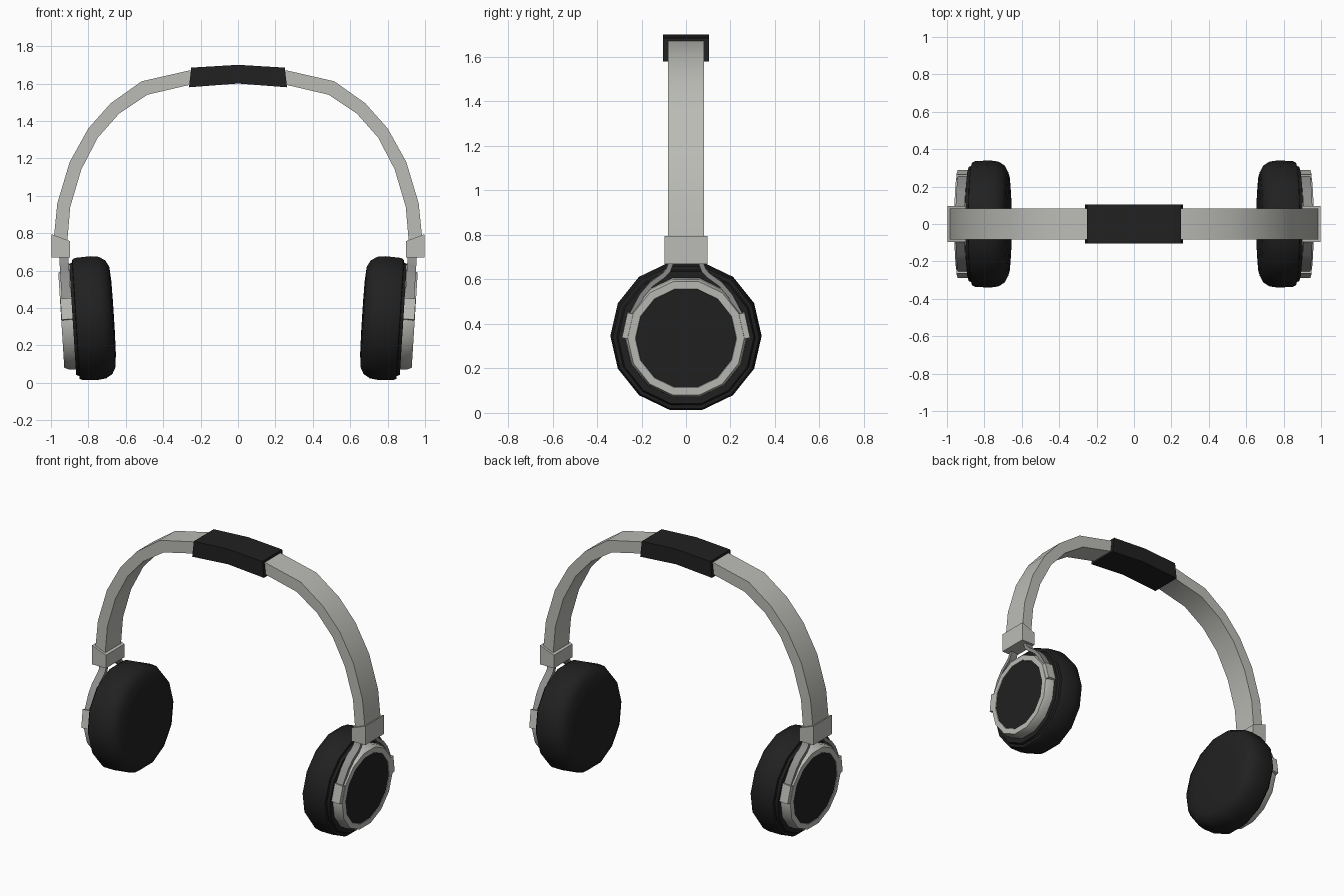
import bpy, bmesh, math
from mathutils import Matrix, Vector

if "Cube" in bpy.data.objects:
    bpy.data.objects.remove(bpy.data.objects["Cube"])


def material(name, rgb):
    m = bpy.data.materials.new(name)
    m.diffuse_color = (*rgb, 1)
    m.use_nodes = True
    m.node_tree.nodes["Principled BSDF"].inputs["Base Color"].default_value = m.diffuse_color
    return m


SILVER = material("warm silver", (0.50, 0.50, 0.47))
STEEL = material("dark steel", (0.27, 0.27, 0.265))
BLACK = material("soft black", (0.015, 0.015, 0.015))

# Right ear cup frame: local +x points outward, top leans outward
CUP = Matrix.Translation((0.88, 0, 0.339)) @ Matrix.Rotation(math.radians(3.6), 4, 'Y')


def finish(name, bm, mat, mirror=False, angle=30):
    bmesh.ops.recalc_face_normals(bm, faces=bm.faces)
    me = bpy.data.meshes.new(name)
    bm.to_mesh(me)
    bm.free()
    me.materials.append(mat)
    ob = bpy.data.objects.new(name, me)
    bpy.context.collection.objects.link(ob)
    bpy.ops.object.select_all(action='DESELECT')
    ob.select_set(True)
    bpy.context.view_layer.objects.active = ob
    bpy.ops.object.shade_smooth_by_angle(angle=math.radians(angle))
    if mirror:
        mod = ob.modifiers.new("mirror", 'MIRROR')
        mod.use_mirror_merge = False
    return ob


def loft(bm, rings, cap=True):
    """Join closed vertex rings of equal length with quads."""
    vs = [[bm.verts.new(p) for p in r] for r in rings]
    n = len(vs[0])
    for a, b in zip(vs, vs[1:]):
        for i in range(n):
            j = (i + 1) % n
            bm.faces.new((a[i], a[j], b[j], b[i]))
    if cap:
        bm.faces.new(vs[0])
        bm.faces.new(vs[-1])


def lathe(name, profile, mat, angle=30):
    """14-sided turned part on the cup axis; profile is (outward, radius)."""
    bm = bmesh.new()
    ts = [2 * math.pi * k / 14 for k in range(14)]
    loft(bm, [[CUP @ Vector((a, r * math.cos(t), r * math.sin(t))) for t in ts]
              for a, r in profile])
    return finish(name, bm, mat, True, angle)


def arch(name, outer, inner, w, mat):
    """Strap through outer/inner (x, z) points of the right half, mirrored."""
    o = [(-x, z) for x, z in outer[:0:-1]] + outer
    i = [(-x, z) for x, z in inner[:0:-1]] + inner
    bm = bmesh.new()
    loft(bm, [[(a[0], -w, a[1]), (a[0], w, a[1]), (b[0], w, b[1]), (b[0], -w, b[1])]
              for a, b in zip(o, i)])
    return finish(name, bm, mat)


def strips(name, path, half, a0, a1, mat):
    """Front and back bent strips following a (y, z) path in the cup frame."""
    bm = bmesh.new()
    for s in (-1, 1):
        rings = []
        for k, (y, z) in enumerate(path):
            p, q = path[max(k - 1, 0)], path[min(k + 1, len(path) - 1)]
            d = Vector((q[0] - p[0], q[1] - p[1])).normalized() * half
            ny, nz = -d.y, d.x
            rings.append([CUP @ Vector(c) for c in (
                (a0, s * (y + ny), z + nz), (a1, s * (y + ny), z + nz),
                (a1, s * (y - ny), z - nz), (a0, s * (y - ny), z - nz))])
        loft(bm, rings)
    return finish(name, bm, mat, True)


# Headband
arch("headband",
     [(0, 1.69), (0.26, 1.67), (0.515, 1.612), (0.68, 1.495), (0.80, 1.36),
      (0.90, 1.18), (0.966, 0.96), (0.987, 0.75)],
     [(0, 1.61), (0.25, 1.595), (0.485, 1.54), (0.635, 1.44), (0.75, 1.31),
      (0.838, 1.14), (0.897, 0.94), (0.915, 0.73)], 0.082, SILVER)

# Top cushion wrapped around the band
arch("headband_pad", [(0, 1.70), (0.25, 1.685)], [(0, 1.60), (0.262, 1.58)],
     0.104, BLACK)

# Sliders at the band ends
bm = bmesh.new()
side = [(0.897, 0.67), (0.998, 0.67), (0.998, 0.795), (0.897, 0.757)]
loft(bm, [[(x, y, z) for x, z in side] for y in (-0.097, 0.097)])
finish("slider_block", bm, SILVER, True)

# Ear cushions with rounded inner side
lathe("ear_cushion",
      [(0.004, 0.26), (0.004, 0.305), (-0.012, 0.312), (-0.014, 0.328), (-0.03, 0.336),
       (-0.11, 0.340), (-0.155, 0.334), (-0.19, 0.312), (-0.209, 0.275),
       (-0.215, 0.20), (-0.217, 0.08)], BLACK, 40)

# Outer housing ring and its inset cover disc
lathe("cup_ring",
      [(-0.005, 0.275), (0.04, 0.272), (0.065, 0.262), (0.065, 0.228), (0.055, 0.224)],
      SILVER)
lathe("cup_cover", [(0.05, 0.226), (0.062, 0.226), (0.062, 0.10)], BLACK)

# Yoke arms and the pivot plates that grip the ring
strips("yoke_arm", [(0.065, 0.345), (0.08, 0.305), (0.10, 0.283), (0.155, 0.243),
                    (0.20, 0.19), (0.25, 0.095)], 0.011, 0.006, 0.055, STEEL)
strips("yoke_pivot", [(0.250, 0.112), (0.274, 0.0)], 0.014, 0.0, 0.063, SILVER)
